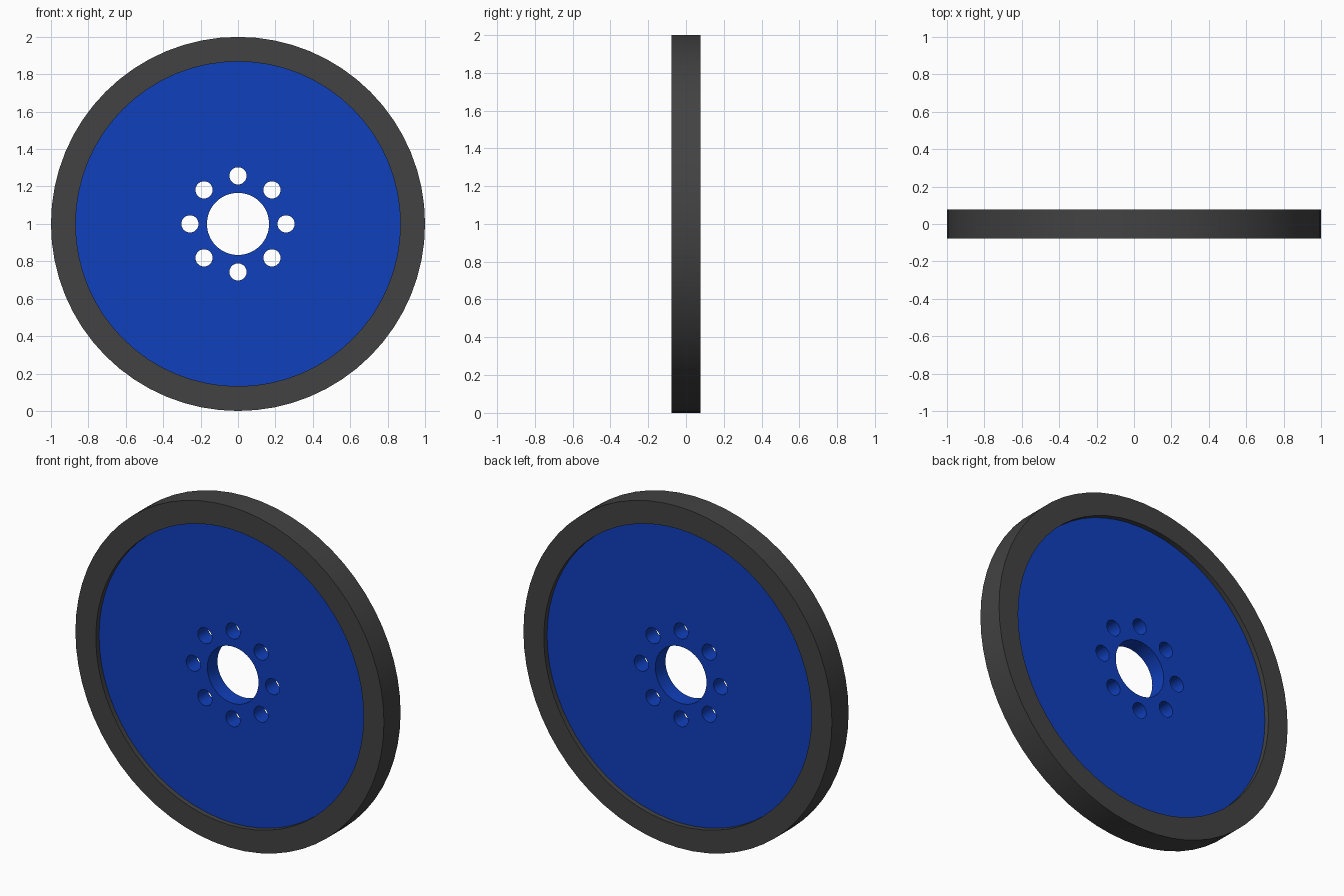
import bpy, bmesh
from math import sin, cos, tau, radians

if "Cube" in bpy.data.objects:
    bpy.data.objects.remove(bpy.data.objects["Cube"])


def material(name, rgb):
    m = bpy.data.materials.new(name)
    m.diffuse_color = (*rgb, 1)
    m.use_nodes = True
    m.node_tree.nodes["Principled BSDF"].inputs["Base Color"].default_value = m.diffuse_color
    return m


def pierced_plate(name, circles, half_depth, mat):
    """Upright plate facing -y: first circle is the outline, the rest are holes.
    Each circle is (x, z, radius, sides)."""
    curve = bpy.data.curves.new(name, 'CURVE')
    curve.dimensions = '2D'
    curve.fill_mode = 'BOTH'
    curve.extrude = half_depth
    for cx, cz, r, n in circles:
        spline = curve.splines.new('POLY')
        spline.points.add(n - 1)
        spline.use_cyclic_u = True
        for i, p in enumerate(spline.points):
            a = tau * i / n
            p.co = (cx + r * cos(a), cz + r * sin(a), 0, 1)
    obj = bpy.data.objects.new(name, curve)
    bpy.context.collection.objects.link(obj)
    obj.rotation_euler.x = radians(90)
    obj.location.z = 1
    bpy.ops.object.select_all(action='DESELECT')
    bpy.context.view_layer.objects.active = obj
    obj.select_set(True)
    bpy.ops.object.convert(target='MESH')
    obj = bpy.context.object
    bm = bmesh.new()
    bm.from_mesh(obj.data)
    bmesh.ops.remove_doubles(bm, verts=bm.verts, dist=1e-5)
    bmesh.ops.recalc_face_normals(bm, faces=bm.faces)
    bm.to_mesh(obj.data)
    bm.free()
    obj.data.materials.clear()
    obj.data.materials.append(mat)
    bpy.ops.object.shade_smooth_by_angle(angle=radians(30))
    return obj


rubber = material("dark_rubber", (0.055, 0.055, 0.055))
blue = material("blue_plastic", (0.005, 0.05, 0.5))

# Tyre ring
pierced_plate("tyre", [(0, 0, 1.0, 64), (0, 0, 0.868, 64)], 0.077, rubber)

# Recessed disc with centre bore and a ring of eight bolt holes
bolts = [(0.257 * cos(tau * i / 8), 0.257 * sin(tau * i / 8), 0.046, 32)
         for i in range(8)]
pierced_plate("wheel_disc", [(0, 0, 0.868, 64), (0, 0, 0.166, 64)] + bolts,
              0.047, blue)
